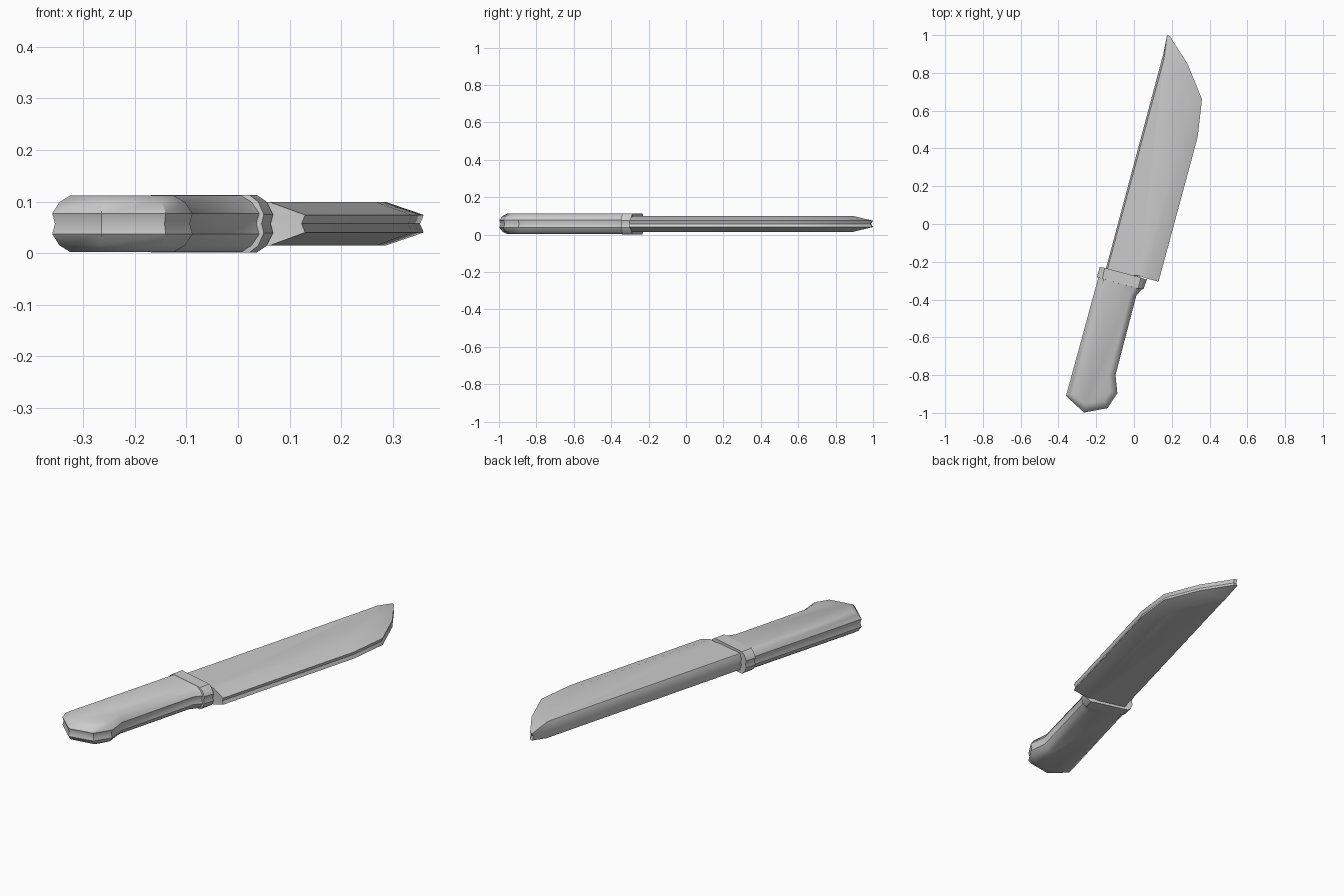
import bpy, bmesh
from math import radians

if "Cube" in bpy.data.objects:
    bpy.data.objects.remove(bpy.data.objects["Cube"])

MID = 0.057  # height of the knife's centre plane


def layered(name, outer, inner, half_levels):
    """Stack outlines blended from outer to inner, mirrored about the centre plane.
    half_levels: (distance from centre plane, blend) from centre to face."""
    levels = [(-h, t) for h, t in reversed(half_levels) if h > 0] + half_levels
    bm = bmesh.new()
    rings = []
    for h, t in levels:
        rings.append([bm.verts.new((ox + (ix - ox) * t, oy + (iy - oy) * t, MID + h))
                      for (ox, oy), (ix, iy) in zip(outer, inner)])
    n = len(outer)
    for a, b in zip(rings, rings[1:]):
        for i in range(n):
            j = (i + 1) % n
            bm.faces.new((a[i], a[j], b[j], b[i]))
    bm.faces.new(rings[0])
    bm.faces.new(rings[-1])
    bmesh.ops.recalc_face_normals(bm, faces=bm.faces)
    mesh = bpy.data.meshes.new(name)
    bm.to_mesh(mesh)
    bm.free()
    ob = bpy.data.objects.new(name, mesh)
    bpy.context.collection.objects.link(ob)
    bpy.ops.object.select_all(action='DESELECT')
    ob.select_set(True)
    bpy.context.view_layer.objects.active = ob
    bpy.ops.object.shade_smooth_by_angle(angle=radians(35))
    return ob


# Blade: flat sides, broad bevel to a grooved cutting edge, narrow spine chamfer
layered("blade",
        [(-0.155, -0.26), (0.155, 0.90), (0.175, 1.0), (0.19, 0.995), (0.285, 0.845),
         (0.36, 0.66), (0.337, 0.46), (0.13, -0.305), (0.05, -0.28)],
        [(-0.146, -0.26), (0.155, 0.86), (0.162, 0.893), (0.166, 0.895), (0.225, 0.815),
         (0.287, 0.65), (0.268, 0.48), (0.062, -0.287), (0.03, -0.275)],
        [(0, 0.1), (0.017, 0), (0.042, 1)])

# Guard: collar between blade and handle
layered("guard",
        [(-0.182, -0.228), (0.04, -0.285), (0.068, -0.295), (0.05, -0.345), (0.025, -0.347),
         (-0.197, -0.283)],
        [(-0.155, -0.232), (0.02, -0.279), (0.036, -0.285), (0.022, -0.342), (0.01, -0.338),
         (-0.168, -0.290)],
        [(0, 0.15), (0.018, 0), (0.043, 0.4), (0.056, 1)])

# Handle: rounded grip with a seam round the middle and a swollen pommel
layered("handle",
        [(-0.185, -0.27), (-0.36, -0.91), (-0.265, -0.998), (-0.14, -0.975), (-0.088, -0.895),
         (-0.098, -0.80), (0.012, -0.38), (0.05, -0.335)],
        [(-0.155, -0.275), (-0.325, -0.898), (-0.26, -0.955), (-0.157, -0.938), (-0.125, -0.885),
         (-0.133, -0.80), (-0.02, -0.375), (0.012, -0.33)],
        [(0, 0.15), (0.02, 0), (0.042, 0.4), (0.055, 1)])
